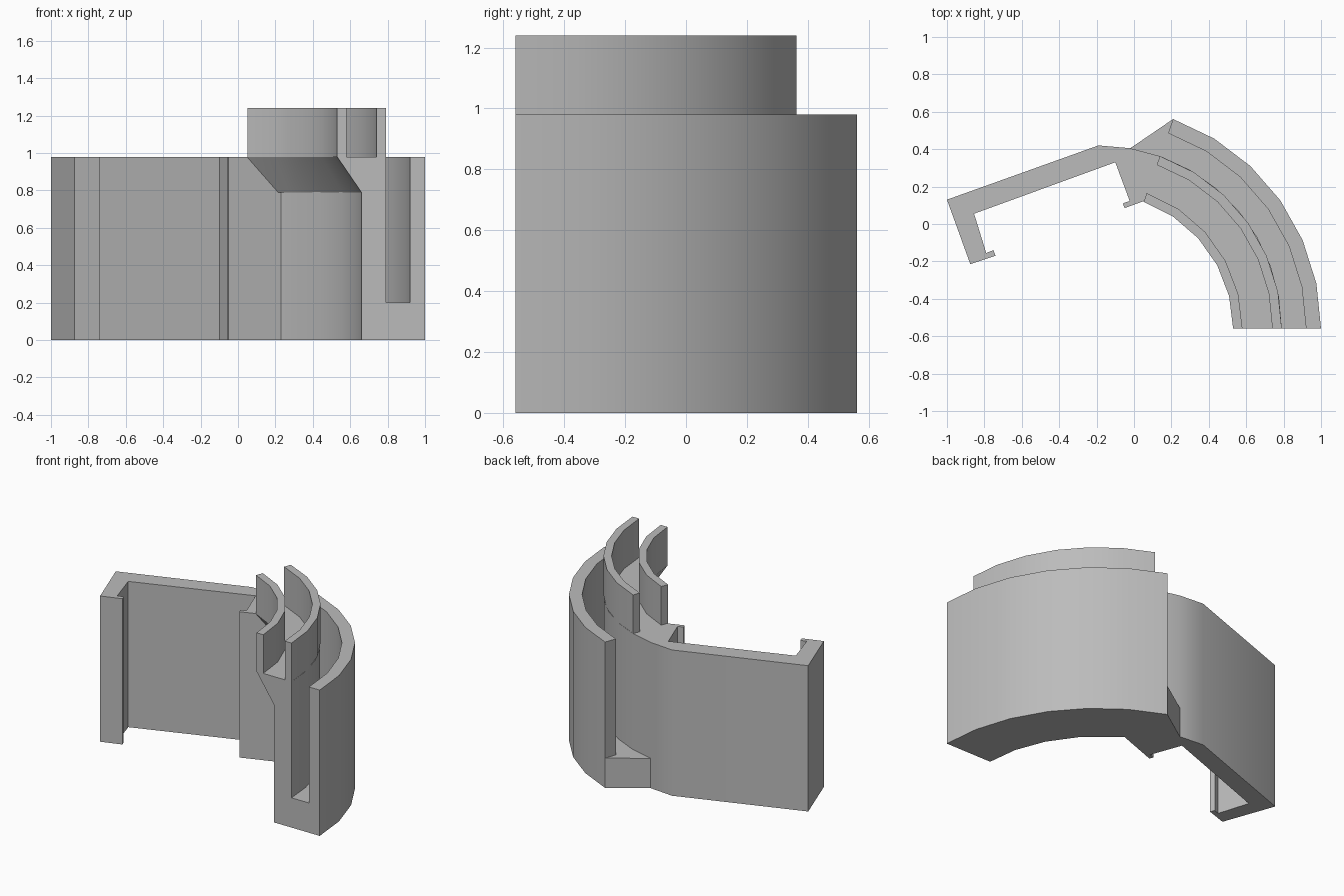
import bpy, bmesh, math

cube = bpy.data.objects.get("Cube")
if cube:
    bpy.data.objects.remove(cube, do_unlink=True)

# One plain grey for the whole bracket
grey = bpy.data.materials.new("plain grey")
grey.use_nodes = True
COLOUR = (0.5, 0.5, 0.5, 1)
grey.diffuse_color = COLOUR
grey.node_tree.nodes["Principled BSDF"].inputs["Base Color"].default_value = COLOUR

CX, CY = -0.19, -0.56      # centre shared by all the curved rails
SWEEP = 70.4               # angle covered by the rails
TOP, RAIL_TOP, SLOT = 0.98, 1.24, 0.2


def polar(r, deg):
    a = math.radians(deg)
    return (CX + r * math.cos(a), CY + r * math.sin(a))


def arc(r, start, end, steps):
    return [polar(r, start + (end - start) * i / steps) for i in range(steps + 1)]


def finish(name, bm):
    bmesh.ops.recalc_face_normals(bm, faces=bm.faces[:])
    mesh = bpy.data.meshes.new(name)
    bm.to_mesh(mesh)
    bm.free()
    mesh.materials.append(grey)
    obj = bpy.data.objects.new(name, mesh)
    bpy.context.collection.objects.link(obj)
    bpy.ops.object.select_all(action="DESELECT")
    obj.select_set(True)
    bpy.context.view_layer.objects.active = obj
    bpy.ops.object.shade_smooth_by_angle(angle=math.radians(25))
    return obj


def prism(name, outline, z0, z1):
    bm = bmesh.new()
    face = bm.faces.new([bm.verts.new((x, y, z0)) for x, y in outline])
    top = bmesh.ops.extrude_face_region(bm, geom=[face], use_keep_orig=True)["geom"]
    for v in top:
        if isinstance(v, bmesh.types.BMVert):
            v.co.z = z1
    return finish(name, bm)


def sweep(name, section, steps):
    """Sweep a closed (radius, height) section around the shared centre."""
    bm = bmesh.new()
    rings = []
    for i in range(steps + 1):
        ring = [bm.verts.new((*polar(r, SWEEP * i / steps), z)) for r, z in section]
        rings.append(ring)
    n = len(section)
    for a, b in zip(rings, rings[1:]):
        for j in range(n):
            k = (j + 1) % n
            bm.faces.new((a[j], a[k], b[k], b[j]))
    bm.faces.new(rings[0])
    bm.faces.new(rings[-1])
    return finish(name, bm)


def rail(name, r0, r1, z0, z1, steps):
    return sweep(name, [(r0, z0), (r1, z0), (r1, z1), (r0, z1)], steps)


# Flat panel with its two hooked edges, running into the thick curved core
panel = [(-1, 0.13), (-0.875, -0.215), (-0.74, -0.17), (-0.752, -0.14),
         (-0.79, -0.155), (-0.855, 0.055), (-0.1, 0.33), (-0.023, 0.123),
         (-0.06, 0.11), (-0.05, 0.085), (0.23, 0.187)]
core_inner = arc(0.85, 56, 0, 4)
core_outer = arc(0.98, 0, 90, 9)
prism("panel_and_core", panel + core_inner + core_outer, 0, TOP)

# Sloped overhang and the inner rail standing on it
sweep("inner_rail", [(0.72, TOP), (0.85, 0.79), (0.87, 0.79), (0.87, TOP),
                     (0.77, TOP), (0.77, RAIL_TOP), (0.72, RAIL_TOP)], 5)

# Middle rail on top of the core
rail("middle_rail", 0.93, 0.98, TOP, RAIL_TOP, 6)

# Floor of the outer slot, with the corner that ties it to the core
floor = arc(1.19, 0, SWEEP, 6) + arc(0.98, 80, 0, 8)
prism("slot_floor", floor, 0, SLOT)

# Outer wall
rail("outer_wall", 1.11, 1.19, SLOT, TOP, 6)
